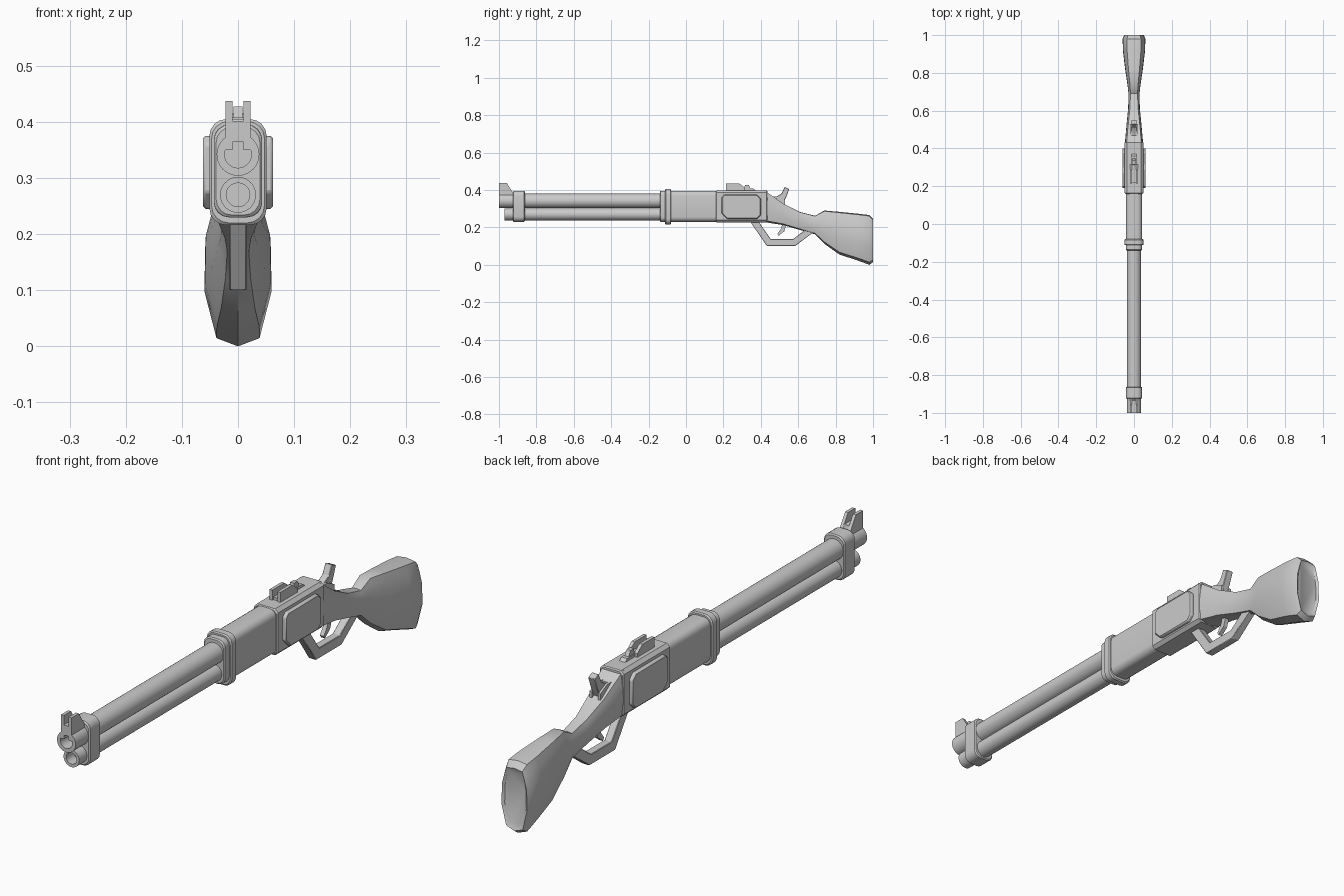
import bpy, bmesh
from math import sin, cos, pi, radians

cube = bpy.data.objects.get("Cube")
if cube:
    bpy.data.objects.remove(cube, do_unlink=True)


def loft(name, rings, angle=30):
    """Skin a list of equal-length point rings and cap both ends."""
    bm = bmesh.new()
    loops = [[bm.verts.new(p) for p in ring] for ring in rings]
    n = len(loops[0])
    for a, b in zip(loops, loops[1:]):
        for i in range(n):
            j = (i + 1) % n
            bm.faces.new((a[i], a[j], b[j], b[i]))
    bm.faces.new(loops[0])
    bm.faces.new(loops[-1])
    bmesh.ops.recalc_face_normals(bm, faces=bm.faces)
    mesh = bpy.data.meshes.new(name)
    bm.to_mesh(mesh)
    bm.free()
    obj = bpy.data.objects.new(name, mesh)
    bpy.context.collection.objects.link(obj)
    bpy.ops.object.select_all(action='DESELECT')
    obj.select_set(True)
    bpy.context.view_layer.objects.active = obj
    bpy.ops.object.shade_smooth_by_angle(angle=radians(angle))
    return obj


def plate(name, outline, x0, x1, bevel=0):
    """Extrude a side outline of (y, z) points from x0 to x1."""
    obj = loft(name, [[(x, y, z) for y, z in outline] for x in (x0, x1)])
    if bevel:
        mod = obj.modifiers.new("Bevel", 'BEVEL')
        mod.width = bevel
        mod.segments = 1
    return obj


def tube(name, radius, bore, z, y0, y1, depth=0.08, sides=32):
    def circle(r, y):
        return [(r * cos(2 * pi * i / sides), y, z + r * sin(2 * pi * i / sides))
                for i in range(sides)]
    return loft(name, [circle(radius, y1), circle(radius, y0),
                       circle(bore, y0), circle(bore, y0 + depth)])


def rounded(w, zb, zt, r, y, segs):
    """Rounded rectangle across the barrel direction."""
    corners = ((w - r, zt - r), (r - w, zt - r), (r - w, zb + r), (w - r, zb + r))
    ring = []
    for q, (cx, cz) in enumerate(corners):
        for i in range(segs + 1):
            a = pi / 2 * (q + i / segs)
            ring.append((cx + r * cos(a), y, cz + r * sin(a)))
    return ring


def block(name, w, zb, zt, r, y0, y1, segs=4, chamfer=0.004):
    c = chamfer
    return loft(name, [rounded(w - c, zb + c, zt - c, r, y0, segs),
                       rounded(w, zb, zt, r, y0 + c, segs),
                       rounded(w, zb, zt, r, y1 - c, segs),
                       rounded(w - c, zb + c, zt - c, r, y1, segs)])


# Barrel, magazine tube and bands
tube("barrel", 0.038, 0.024, 0.342, -1.0, -0.1)
tube("magazine_tube", 0.032, 0.021, 0.27, -0.97, -0.1)
block("front_band", 0.043, 0.23, 0.395, 0.028, -0.925, -0.862)
block("fore_end", 0.043, 0.23, 0.395, 0.026, -0.14, 0.17)
block("fore_end_ring", 0.051, 0.216, 0.405, 0.03, -0.112, -0.08)

# Receiver with chamfered side plates
block("receiver", 0.049, 0.227, 0.398, 0.012, 0.16, 0.435, segs=1)
side_outline = [(0.19, 0.275), (0.22, 0.245), (0.38, 0.245), (0.4, 0.265),
                (0.4, 0.355), (0.38, 0.375), (0.205, 0.375), (0.19, 0.36)]
for side, s in (("left", 1), ("right", -1)):
    plate(side + "_side_plate", side_outline, s * 0.04, s * 0.062, 0.004)


# Stock: y, half width, bottom, top, roundness
def stock_ring(y, w, zb, zt, k):
    half = [(0.64 + 0.26 * (1 - k), 0.055), (1, 0.37), (0.97, 0.7),
            (0.9 - 0.12 * k, 0.87), (0.82 - 0.2 * k, 1 - 0.02 * k)]
    right = [(w * u, y, zb + v * (zt - zb)) for u, v in half]
    left = [(-x, a, z) for x, a, z in reversed(right)]
    return [(0, y, zb)] + right + [(0, y, zt)] + left


stations = [
    (0.42, 0.049, 0.228, 0.397, 0),
    (0.52, 0.04, 0.212, 0.327, 0.2),
    (0.61, 0.031, 0.186, 0.282, 0.6),
    (0.69, 0.029, 0.163, 0.262, 0.9),
    (0.74, 0.035, 0.112, 0.29, 1),
    (0.82, 0.047, 0.055, 0.283, 1),
    (0.92, 0.059, 0.022, 0.273, 1),
    (0.98, 0.06, 0.0, 0.266, 1),
    (1.0, 0.052, 0.014, 0.245, 1),
    (0.993, 0.044, 0.03, 0.23, 1),
]
loft("stock", [stock_ring(*s) for s in stations], 35)

# Lever guard, trigger and hammer
plate("lever_guard", [(0.34, 0.235), (0.433, 0.1), (0.583, 0.1), (0.69, 0.18),
                      (0.635, 0.185), (0.573, 0.138), (0.453, 0.138),
                      (0.385, 0.235)], -0.015, 0.015, 0.002)
plate("trigger", [(0.515, 0.225), (0.51, 0.195), (0.488, 0.165), (0.495, 0.155),
                  (0.525, 0.178), (0.54, 0.225)], -0.008, 0.008)
plate("hammer", [(0.44, 0.36), (0.48, 0.363), (0.51, 0.38), (0.528, 0.416),
                 (0.552, 0.405), (0.535, 0.36), (0.515, 0.32), (0.46, 0.32)],
      -0.014, 0.014, 0.002)
for side, s in (("left", 1), ("right", -1)):
    plate(side + "_hammer_cheek", [(0.46, 0.365), (0.49, 0.365), (0.53, 0.345),
                                   (0.53, 0.31), (0.46, 0.32)],
          s * 0.012, s * 0.022)

# Front and rear sights, each a base between two wings
front_wing = [(-1.0, 0.35), (-1.0, 0.437), (-0.958, 0.437), (-0.925, 0.385),
              (-0.925, 0.35)]
rear_wing = [(0.215, 0.39), (0.215, 0.435), (0.285, 0.435), (0.315, 0.412),
             (0.315, 0.39)]
for side, s in (("left", 1), ("right", -1)):
    plate(side + "_front_sight_wing", front_wing, s * 0.01, s * 0.022)
    plate(side + "_rear_sight_wing", rear_wing, s * 0.01, s * 0.022)
plate("front_sight_base", [(-1.0, 0.365), (-1.0, 0.402), (-0.935, 0.402),
                           (-0.925, 0.365)], -0.012, 0.012)
plate("rear_sight_base", [(0.22, 0.39), (0.22, 0.408), (0.36, 0.408),
                          (0.38, 0.39)], -0.012, 0.012)
plate("rear_sight_post", [(0.31, 0.4), (0.315, 0.427), (0.335, 0.427),
                          (0.35, 0.4)], -0.008, 0.008)
